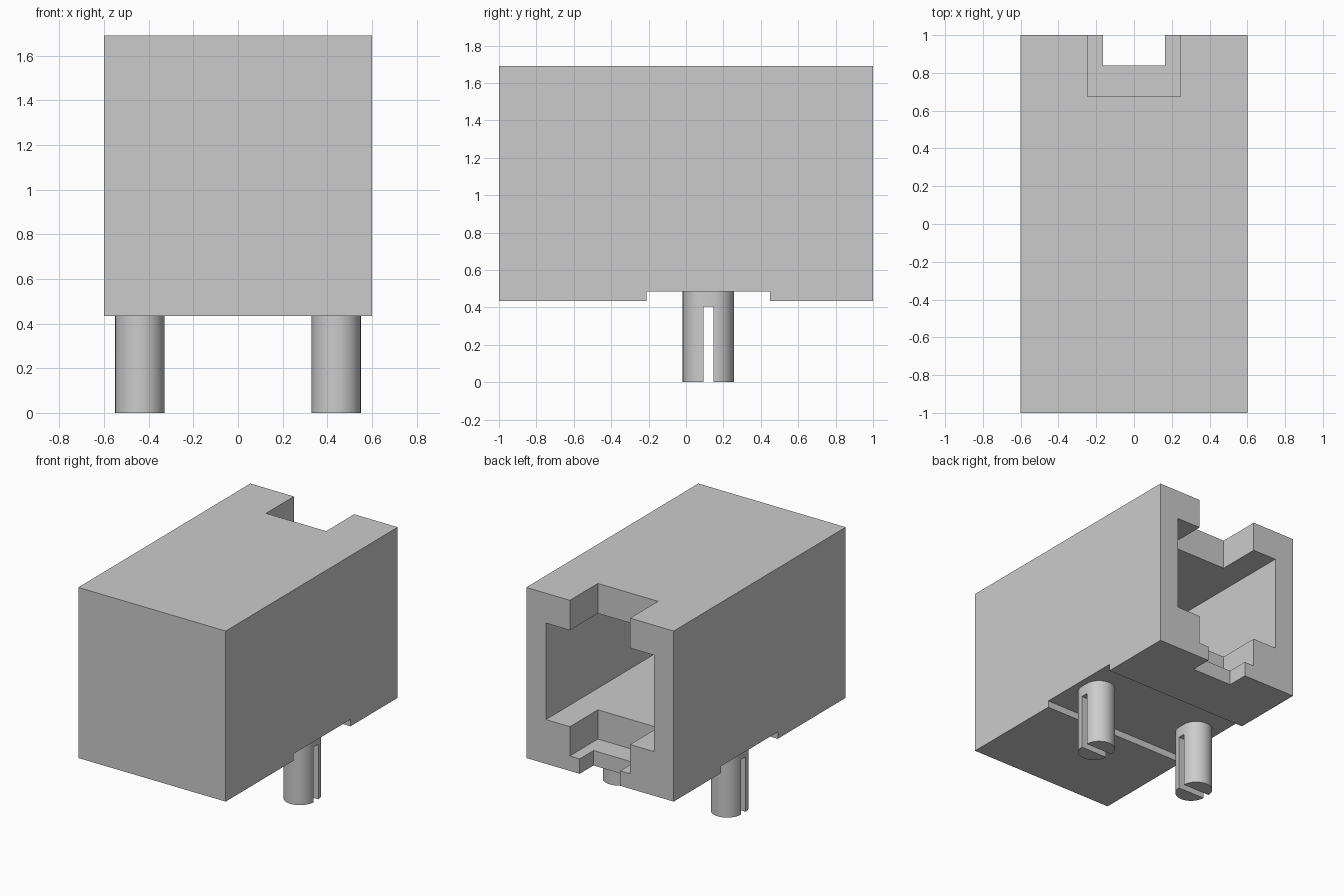
import bpy, bmesh, math

cube = bpy.data.objects.get("Cube")
if cube:
    bpy.data.objects.remove(cube, do_unlink=True)

grey = bpy.data.materials.new("light_grey_plastic")
grey.use_nodes = True
COLOUR = (0.6, 0.6, 0.6, 1)
grey.diffuse_color = COLOUR
grey.node_tree.nodes["Principled BSDF"].inputs["Base Color"].default_value = COLOUR


def add_object(name, bm):
    bmesh.ops.recalc_face_normals(bm, faces=bm.faces)
    mesh = bpy.data.meshes.new(name)
    bm.to_mesh(mesh)
    bm.free()
    mesh.materials.append(grey)
    obj = bpy.data.objects.new(name, mesh)
    bpy.context.collection.objects.link(obj)
    return obj


def box(name, x, y, z):
    """Box from (low, high) ranges."""
    bm = bmesh.new()
    bmesh.ops.create_cube(bm, size=1)
    for v in bm.verts:
        v.co = [r[0] if c < 0 else r[1] for c, r in zip(v.co, (x, y, z))]
    return add_object(name, bm)


def cut(target, cutter):
    mod = target.modifiers.new(cutter.name, 'BOOLEAN')
    mod.operation = 'DIFFERENCE'
    mod.solver = 'EXACT'
    mod.object = cutter
    bpy.context.view_layer.objects.active = target
    bpy.ops.object.modifier_apply(modifier=mod.name)
    bpy.data.objects.remove(cutter, do_unlink=True)


# Socket housing, hollowed from the back
housing = box("housing", (-0.6, 0.6), (-1, 1), (0.435, 1.69))
cut(housing, box("cavity", (-0.44, 0.44), (-0.8, 1.1), (0.76, 1.47)))
# Keyway through the roof and stepped into the floor
cut(housing, box("keyway", (-0.245, 0.245), (0.675, 1.1), (0.545, 1.8)))
cut(housing, box("floor_slot", (-0.165, 0.165), (0.84, 1.1), (0.3, 0.6)))
# Shallow channel across the underside
cut(housing, box("underside_channel", (-0.7, 0.7), (-0.21, 0.45), (0.3, 0.485)))

# Split mounting pegs with rounded ends
RADIUS, HALF_GAP, STEPS = 0.11, 0.0275, 24
PEG_Y = 0.12


def peg(name, x):
    bm = bmesh.new()
    ring = []
    for side in (1, -1):
        for i in range(STEPS + 1):
            a = math.pi * i / STEPS
            ring.append(bm.verts.new((x + side * RADIUS * math.cos(a),
                                      PEG_Y + side * (HALF_GAP + RADIUS * math.sin(a)), 0)))
    base = bm.faces.new(ring)
    top = bmesh.ops.extrude_face_region(bm, geom=[base])
    for v in top["geom"]:
        if isinstance(v, bmesh.types.BMVert):
            v.co.z = 0.49
    obj = add_object(name, bm)
    cut(obj, box("peg_slot", (x - 0.2, x + 0.2),
                 (PEG_Y - HALF_GAP, PEG_Y + HALF_GAP), (-0.1, 0.405)))
    bpy.ops.object.select_all(action='DESELECT')
    obj.select_set(True)
    bpy.context.view_layer.objects.active = obj
    bpy.ops.object.shade_smooth_by_angle(angle=math.radians(30))


peg("left_peg", 0.44)
peg("right_peg", -0.44)
